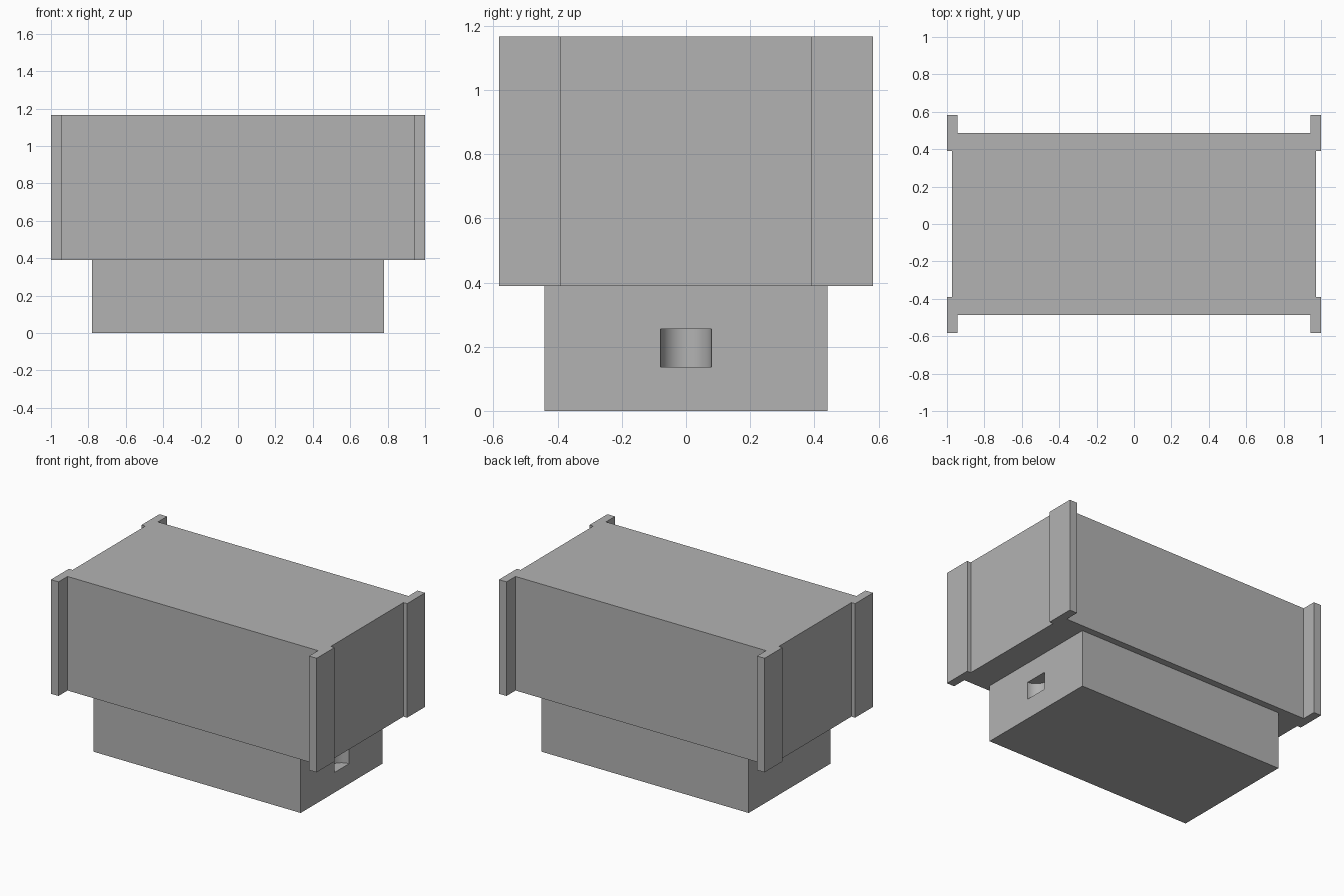
import bpy
import bmesh
import math

cube = bpy.data.objects.get("Cube")
if cube:
    bpy.data.objects.remove(cube, do_unlink=True)

# One plain grey for the whole model
grey = bpy.data.materials.new("plain grey")
grey.use_nodes = True
colour = (0.45, 0.45, 0.45, 1)
grey.diffuse_color = colour
grey.node_tree.nodes["Principled BSDF"].inputs["Base Color"].default_value = colour


def extrude(name, outline, bottom, top):
    """Solid prism from a counter-clockwise outline."""
    bm = bmesh.new()
    face = bm.faces.new([bm.verts.new((x, y, bottom)) for x, y in outline])
    result = bmesh.ops.extrude_face_region(bm, geom=[face])
    raised = [v for v in result["geom"] if isinstance(v, bmesh.types.BMVert)]
    bmesh.ops.translate(bm, vec=(0, 0, top - bottom), verts=raised)
    bmesh.ops.recalc_face_normals(bm, faces=bm.faces)
    mesh = bpy.data.meshes.new(name)
    bm.to_mesh(mesh)
    bm.free()
    mesh.materials.append(grey)
    obj = bpy.data.objects.new(name, mesh)
    bpy.context.collection.objects.link(obj)
    return obj


def four_way(quarter):
    """Mirror a quarter outline across both axes."""
    half = quarter + [(-x, y) for x, y in reversed(quarter)]
    return half + [(-x, -y) for x, y in half]


BASE_X, BASE_Y, SPLIT, TOP = 0.78, 0.44, 0.39, 1.166

# Upper block with a raised plate on each corner
upper_body = extrude("upper_body", four_way([
    (0.972, 0.39), (1.0, 0.39), (1.0, 0.583), (0.943, 0.583), (0.943, 0.486)]),
    SPLIT, TOP)

# Narrower base
base = extrude("base", four_way([(BASE_X, BASE_Y)]), 0, SPLIT)

# Half-round pocket in one end of the base
radius, sides = 0.079, 64
circle = [(BASE_X + radius * math.cos(2 * math.pi * i / sides),
           radius * math.sin(2 * math.pi * i / sides)) for i in range(sides)]
cutter = extrude("pocket_cutter", circle, 0.137, 0.256)
cutter.hide_render = True
pocket = base.modifiers.new("pocket", "BOOLEAN")
pocket.operation = "DIFFERENCE"
pocket.solver = "EXACT"
pocket.object = cutter

bpy.ops.object.select_all(action="DESELECT")
base.select_set(True)
bpy.context.view_layer.objects.active = base
bpy.ops.object.modifier_apply(modifier=pocket.name)
bpy.data.objects.remove(cutter, do_unlink=True)
bpy.ops.object.shade_smooth_by_angle(angle=math.radians(30))
